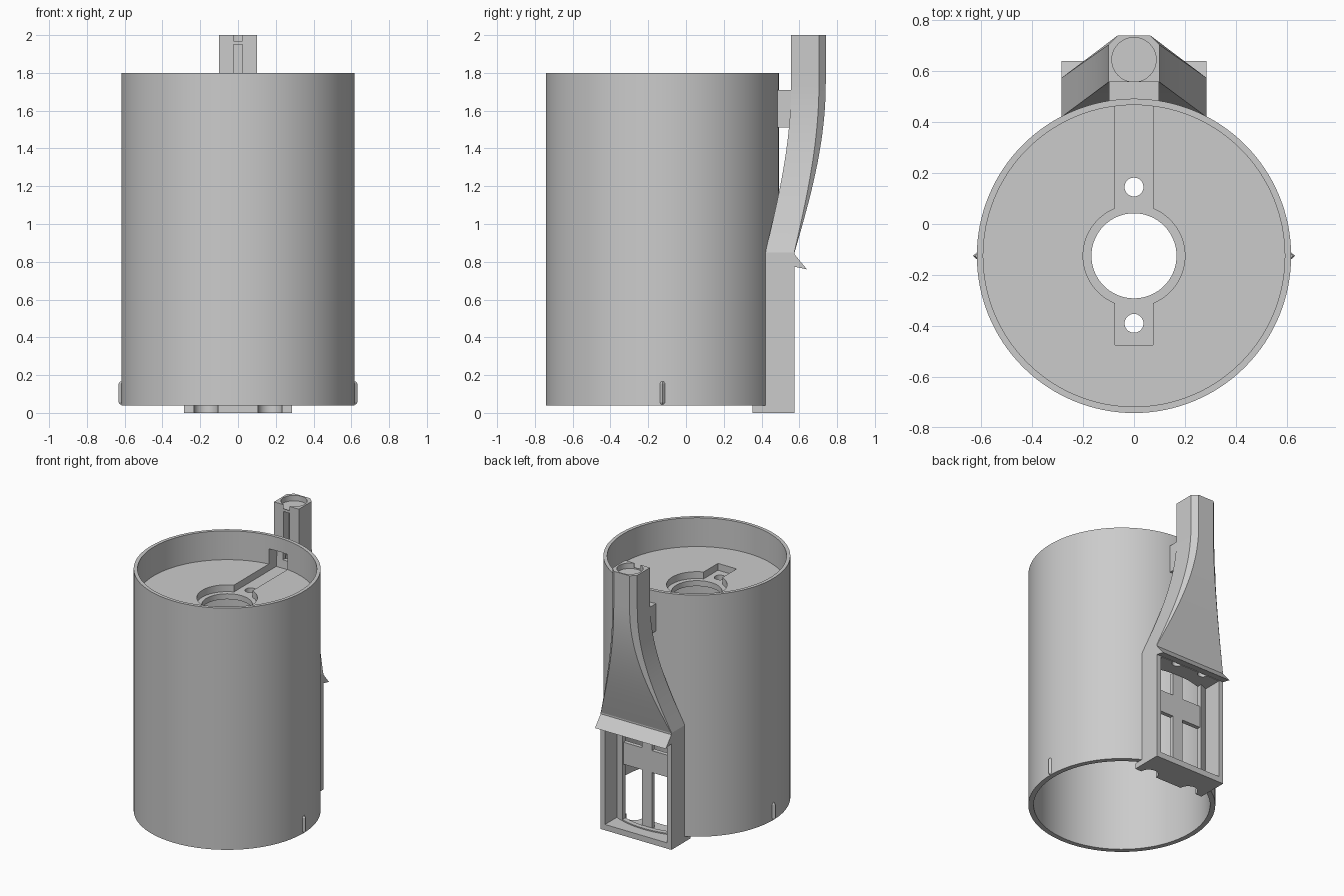
import bpy, bmesh
from math import sin, pi

if "Cube" in bpy.data.objects:
    bpy.data.objects.remove(bpy.data.objects["Cube"])

CY = -0.125   # tube axis in y


def obj_from(bm, name):
    bmesh.ops.recalc_face_normals(bm, faces=bm.faces)
    me = bpy.data.meshes.new(name)
    bm.to_mesh(me)
    bm.free()
    ob = bpy.data.objects.new(name, me)
    bpy.context.collection.objects.link(ob)
    return ob


def rings(name, loops):
    """Closed solid lofted through equal-length vertex loops."""
    bm = bmesh.new()
    vs = [[bm.verts.new(p) for p in loop] for loop in loops]
    n = len(vs[0])
    for a, b in zip(vs, vs[1:]):
        for i in range(n):
            j = (i + 1) % n
            bm.faces.new((a[i], a[j], b[j], b[i]))
    bm.faces.new(vs[0])
    bm.faces.new(vs[-1])
    return obj_from(bm, name)


def box(name, x0, x1, y0, y1, z0, z1):
    sq = [(x0, y0), (x1, y0), (x1, y1), (x0, y1)]
    return rings(name, [[(x, y, z) for x, y in sq] for z in (z0, z1)])


def cyl(name, x, y, r, z0, z1, n=128):
    bm = bmesh.new()
    bmesh.ops.create_cone(bm, cap_ends=True, segments=n, radius1=r, radius2=r, depth=z1 - z0)
    bmesh.ops.translate(bm, verts=bm.verts, vec=(x, y, (z0 + z1) / 2))
    return obj_from(bm, name)


def cut(target, *cutters):
    for c in cutters:
        c.hide_render = True
        m = target.modifiers.new("cut", 'BOOLEAN')
        m.operation = 'DIFFERENCE'
        m.solver = 'EXACT'
        m.object = c
        bpy.context.view_layer.objects.active = target
        bpy.ops.object.modifier_apply(modifier=m.name)
        bpy.data.objects.remove(c)


def smooth(ob):
    bpy.ops.object.select_all(action='DESELECT')
    ob.select_set(True)
    bpy.context.view_layer.objects.active = ob
    bpy.ops.object.shade_smooth_by_angle(angle=0.5)


def spout_loft(name, z0, z1, inset=0.0):
    """Flared neck: wide at the battery box, narrow and upright at the top."""
    loops = []
    steps = 24
    for i in range(steps + 1):
        z = z0 + (z1 - z0) * i / steps
        t = sin(pi / 2 * min(1, (z - 0.85) / 0.9))
        w = 0.285 - 0.185 * t - inset
        yf = 0.42 + 0.137 * t + inset
        yb = 0.575 + 0.165 * t - inset
        c = 0.002 + 0.034 * t
        loops.append([(-w, yf, z), (w, yf, z), (w, yb - c, z),
                      (w - c, yb, z), (c - w, yb, z), (-w, yb - c, z)])
    return rings(name, loops)


# Hollow tube, with an upper socket and an open underside
tube = cyl("tube", 0, CY, 0.617, 0.04, 1.80)
cut(tube, cyl("c", 0, CY, 0.582, 0, 1.50), cyl("c", 0, CY, 0.592, 1.59, 1.9))
# shallow channel, central hole and screw holes in the inner floor
cut(tube, cyl("c", 0, CY, 0.2, 1.54, 1.7, 64),
    box("c", -0.075, 0.075, -0.475, 0.46, 1.54, 1.62),
    box("c", -0.075, 0.075, 0.40, 0.53, 1.54, 1.70),
    cyl("c", 0, CY, 0.167, 1.4, 1.7, 64),
    cyl("c", 0, 0.145, 0.037, 1.4, 1.7, 32),
    cyl("c", 0, -0.39, 0.037, 1.4, 1.7, 32))
# opening into the rear box
cut(tube, box("c", -0.19, 0.19, 0.3, 0.6, 0.05, 0.77))
smooth(tube)

# Flat cross-shaped frame in the opening
box("frame_upright", -0.04, 0.04, 0.42, 0.45, 0.03, 0.78)
for s, side in ((-1, "left"), (1, "right")):
    x0, x1 = sorted((s * 0.04, s * 0.21))
    box("frame_arm_" + side, x0, x1, 0.42, 0.45, 0.45, 0.61)

# Open-backed box on the rear of the tube
rear_box = box("rear_box", -0.285, 0.285, 0.353, 0.575, 0, 0.85)
cut(rear_box, cyl("c", 0, CY, 0.60, 0.04, 1.0),
    box("c", -0.25, 0.25, 0.2, 0.7, 0.042, 0.77))
for s in (-1, 1):
    cut(rear_box, cyl("c", s * 0.17, 0.353, 0.064, -0.1, 0.1, 32),
        cyl("c", s * 0.11, 0.575, 0.035, 0.72, 0.80, 32))
smooth(rear_box)

# Sloping drip lip above the box opening
profile = [(0.57, 0.845), (0.64, 0.76), (0.57, 0.775)]
rings("drip_lip", [[(x, y, z) for y, z in profile] for x in (-0.285, 0.285)])

# Hollow flared neck with a round seat and a front wire groove
neck = spout_loft("neck", 0.85, 2.0)
cut(neck, cyl("c", 0, CY, 0.60, 0.5, 1.8),
    spout_loft("c", 0.86, 1.72, 0.03),
    cyl("c", 0, 0.645, 0.087, 1.96, 2.1, 48),
    box("c", -0.025, 0.025, 0.5, 0.62, 1.60, 1.95),
    box("c", -0.025, 0.025, 0.5, 0.62, 1.97, 2.1))
smooth(neck)

# Bracket carrying the wire passage from tube to neck
bracket = box("bracket", -0.098, 0.098, 0.475, 0.565, 1.51, 1.71)
cut(bracket, box("c", -0.075, 0.075, 0.4, 0.555, 1.54, 1.70),
    box("c", -0.025, 0.025, 0.5, 0.6, 1.58, 1.69))

# Small pointed ribs on either side
for s, side in ((-1, "left"), (1, "right")):
    loops = []
    for z, k in ((0.045, 0.6), (0.055, 1), (0.155, 1), (0.167, 0.6)):
        loops.append([(s * 0.60, CY - 0.02 * k, z), (s * 0.612, CY - 0.018 * k, z),
                      (s * (0.612 + 0.02 * k), CY, z),
                      (s * 0.612, CY + 0.018 * k, z), (s * 0.60, CY + 0.02 * k, z)])
    rings(side + "_rib", loops)
